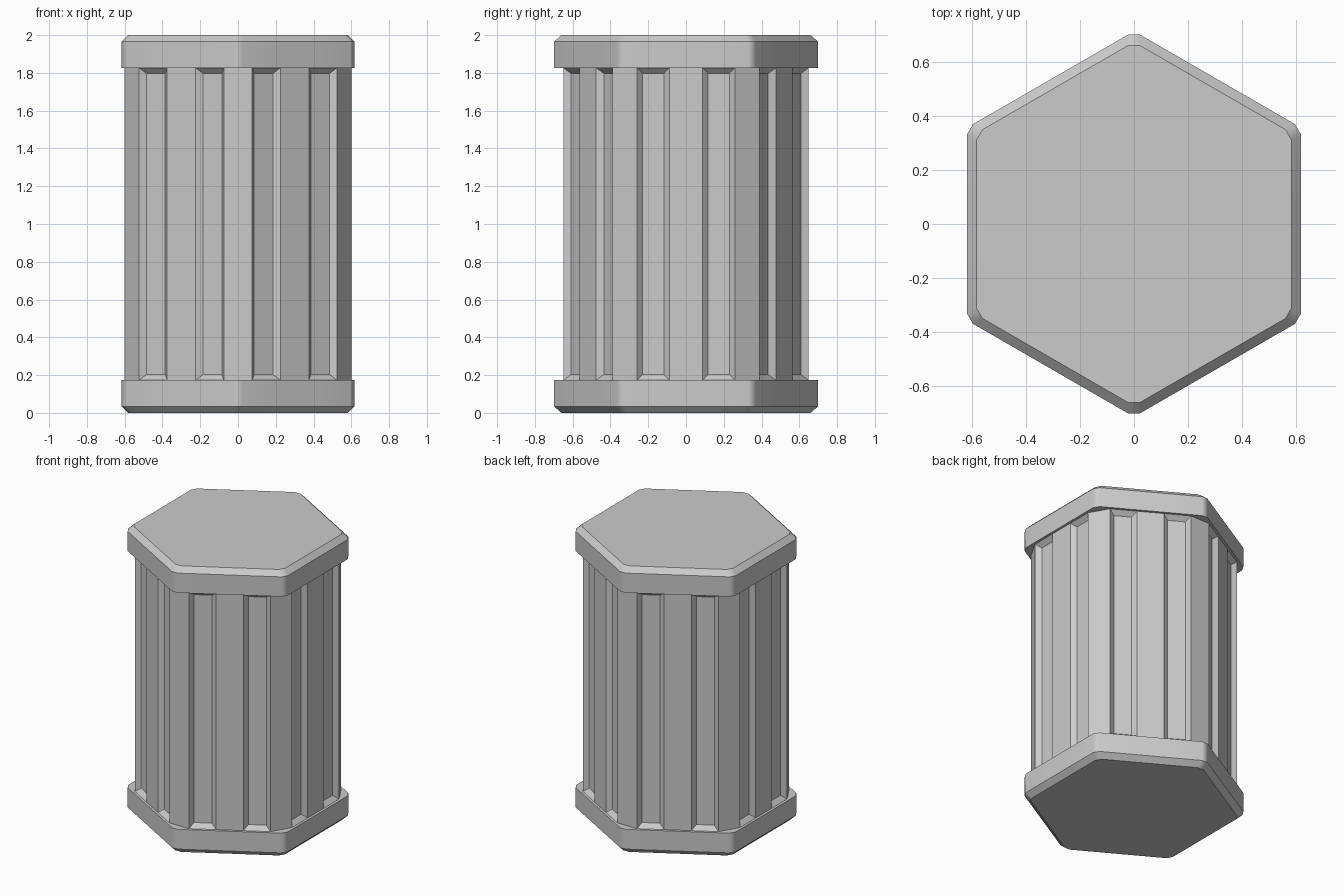
import bpy, bmesh
from math import cos, sin, radians, sqrt

if "Cube" in bpy.data.objects:
    bpy.data.objects.remove(bpy.data.objects["Cube"])


def hex_ring(apothem, corner):
    """Hexagon with clipped corners; each side is divided into three."""
    half = apothem / sqrt(3) - corner / sin(radians(60))
    pts = []
    for k in range(6):
        c, s = cos(radians(60 * k)), sin(radians(60 * k))
        for t in (-half, -half / 3, half / 3, half):
            pts.append((apothem * c - t * s, apothem * s + t * c))
    return pts


def loft(name, rings, close_bottom=False, close_top=False, grooves=False):
    """Skin rings of (apothem, corner half width, z), listed from bottom to top."""
    bm = bmesh.new()
    loops = [[bm.verts.new((x, y, z)) for x, y in hex_ring(a, h)] for a, h, z in rings]
    sides = []
    for lo, hi in zip(loops, loops[1:]):
        for i in range(24):
            j = (i + 1) % 24
            sides.append(bm.faces.new((lo[i], lo[j], hi[j], hi[i])))
    if close_bottom:
        bm.faces.new(loops[0][::-1])
    if close_top:
        bm.faces.new(loops[-1])
    bm.normal_update()
    if grooves:
        # the outer thirds of every side are sunk with sloped walls
        sunk = [f for i, f in enumerate(sides) if i % 4 in (0, 2)]
        bmesh.ops.inset_individual(bm, faces=sunk, thickness=0.03, depth=-0.03,
                                   use_even_offset=True)
    mesh = bpy.data.meshes.new(name)
    bm.to_mesh(mesh)
    bm.free()
    ob = bpy.data.objects.new(name, mesh)
    bpy.context.collection.objects.link(ob)
    bpy.ops.object.select_all(action='DESELECT')
    bpy.context.view_layer.objects.active = ob
    ob.select_set(True)
    bpy.ops.object.shade_smooth_by_angle(angle=radians(35))
    weighted = ob.modifiers.new("flat_panels", 'WEIGHTED_NORMAL')
    weighted.keep_sharp = True
    return ob


HEIGHT, CAP = 2.0, 0.173
SHAFT = (0.60, 0.075)

# fluted shaft, open where it meets the caps
loft("fluted_shaft", [(*SHAFT, CAP), (*SHAFT, HEIGHT - CAP)], grooves=True)

# bevelled end caps with a lip running in to the shaft
cap = [(0.582, 0.022, 0.0), (0.617, 0.022, 0.035), (0.617, 0.022, CAP), (*SHAFT, CAP)]
loft("bottom_cap", cap, close_bottom=True)
loft("top_cap", [(a, h, HEIGHT - z) for a, h, z in reversed(cap)], close_top=True)
